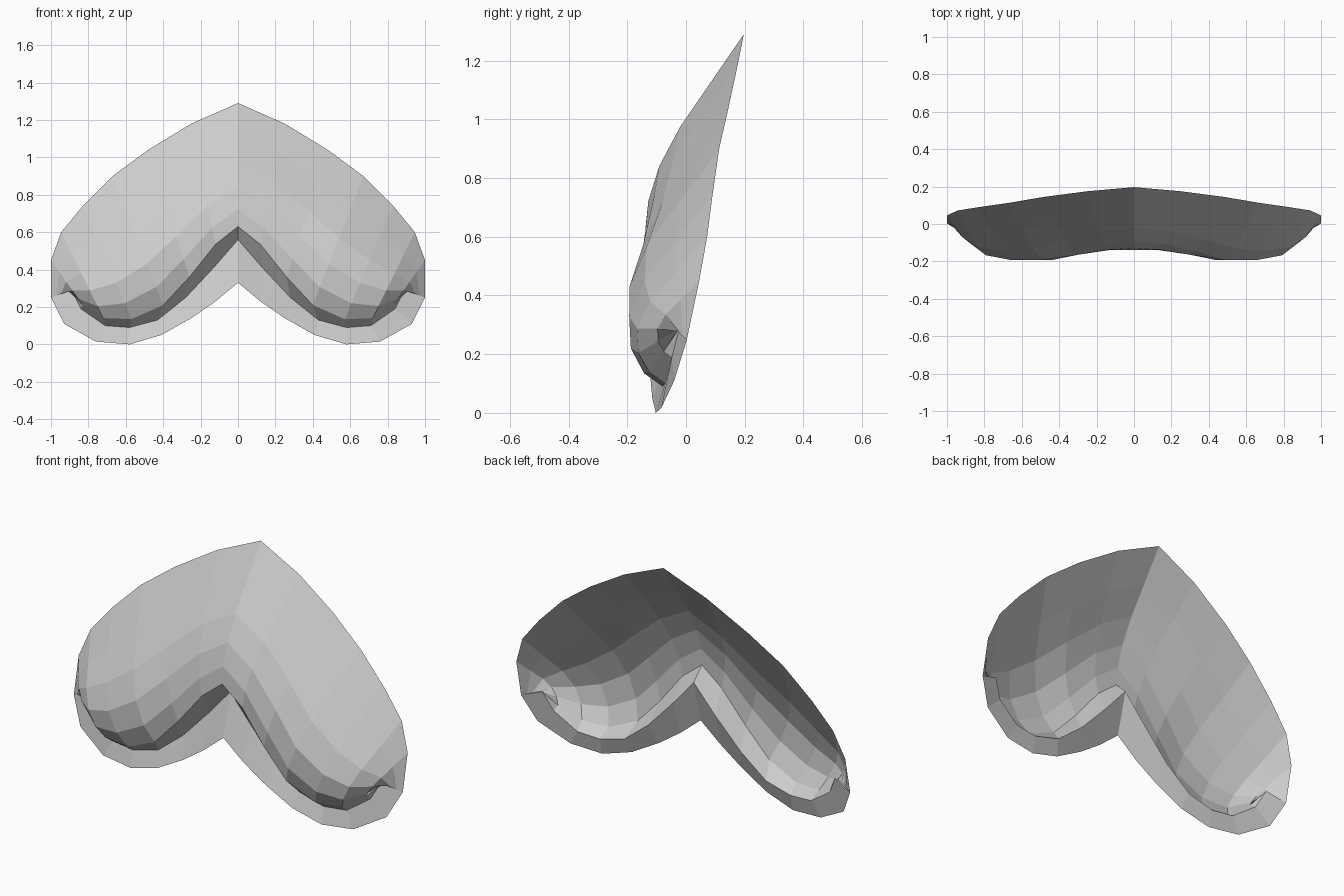
import bpy
from mathutils import Vector

if "Cube" in bpy.data.objects:
    bpy.data.objects.remove(bpy.data.objects["Cube"])

# Matching rails of the right half, listed from the centre line to the side tip
upper_edge = [(0, .197, 1.29), (.25, .175, 1.18), (.48, .145, 1.04), (.67, .113, .9),
              (.83, .09, .74), (.945, .072, .6), (1, .045, .45), (1, .003, .25)]
lip = [(0, -.138, .63), (.12, -.138, .535), (.26, -.148, .36), (.4, -.152, .21),
       (.57, -.143, .135), (.72, -.125, .14), (.83, -.075, .21), (.89, -.022, .29)]
crease = [(0, -.067, .56), (.13, -.07, .41), (.28, -.077, .25), (.43, -.08, .13),
          (.58, -.08, .09), (.71, -.07, .10), (.84, -.048, .19), (.89, -.022, .29)]
flange_edge = [(0, -.127, .33), (.12, -.127, .23), (.25, -.123, .14), (.41, -.115, .05),
               (.58, -.103, 0), (.76, -.085, .015), (.93, -.04, .11), (1, .003, .25)]

# Forward bulge of each rib, and its shape from lip to upper edge
bulge = [.06, .07, .09, .125, .125, .105, .06, .012]
shape = [(.14, .62), (.32, 1), (.52, .95), (.74, .52)]

rows = [flange_edge, crease, lip]
for f, s in shape:
    row = []
    for k, b in enumerate(bulge):
        p = Vector(lip[k]).lerp(Vector(upper_edge[k]), f)
        p.y -= b * s
        row.append(tuple(p))
    rows.append(row)
rows.append(upper_edge)

# Skin the rows with quads
n = len(bulge)
verts = [p for row in rows for p in row]
faces = [(r * n + k, r * n + k + 1, (r + 1) * n + k + 1, (r + 1) * n + k)
         for r in range(len(rows) - 1) for k in range(n - 1)]

# The lip narrows to nothing at the tip: drop the doubled corner there
faces = [tuple(i for i in f if i != 3 * n - 1) if (2 * n - 1) in f and (3 * n - 1) in f else f
         for f in faces]
faces = [tuple(2 * n - 1 if i == 3 * n - 1 else i for i in f) for f in faces]

# Close the narrow gap between the flange and the shell at the side tip
top = [2 * n - 1] + [r * n + n - 1 for r in range(3, len(rows))]
faces.append(tuple([n - 1] + top))

mesh = bpy.data.meshes.new("folded_shell")
mesh.from_pydata(verts, [], faces)
mesh.validate()
shell = bpy.data.objects.new("folded_shell", mesh)
bpy.context.collection.objects.link(shell)

# Mirror to the left half
mirror = shell.modifiers.new("Mirror", 'MIRROR')
mirror.use_clip = True
mirror.merge_threshold = .001
